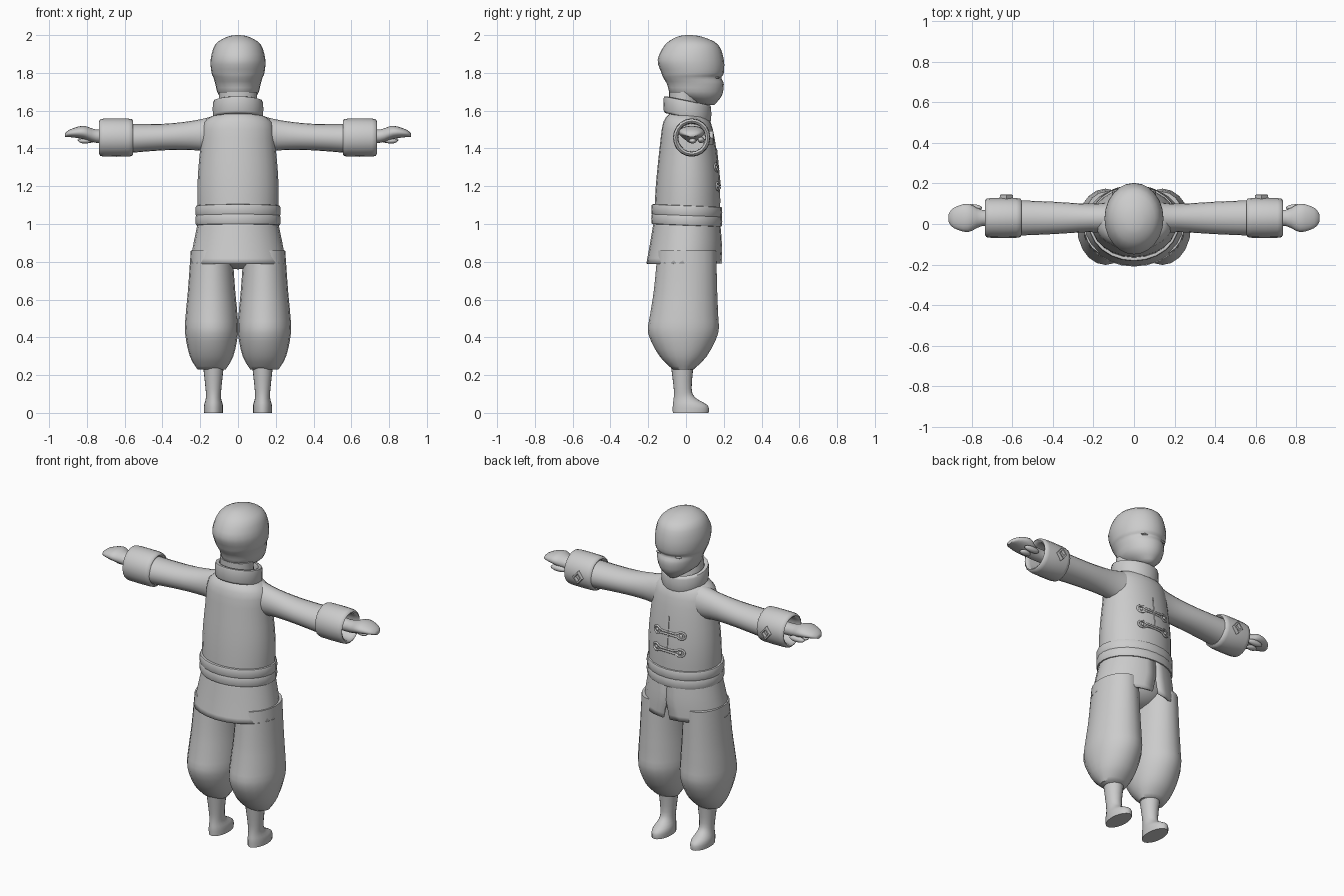
import bpy
import bmesh
from math import cos, sin, pi, sqrt, radians, copysign
from mathutils import Matrix, Vector

default_cube = bpy.data.objects.get("Cube")
if default_cube:
    bpy.data.objects.remove(default_cube, do_unlink=True)

# One plain grey for the whole figure
grey = bpy.data.materials.new("plain_grey")
grey.use_nodes = True
grey.diffuse_color = (.6, .6, .6, 1)
shader = grey.node_tree.nodes["Principled BSDF"]
shader.inputs["Base Color"].default_value = grey.diffuse_color

ARM = Vector((0, .03, 1.46))
LEG = Vector((.14, 0, 0))
ANKLE = Vector((.13, 0, 0))
CUFF_FRONT = Vector((.63, .13, 1.455))


def finish(name, bm, mirror=False):
    """Turn a bmesh into a smooth shaded object, optionally mirrored in x."""
    bmesh.ops.recalc_face_normals(bm, faces=bm.faces)
    mesh = bpy.data.meshes.new(name)
    bm.to_mesh(mesh)
    bm.free()
    mesh.materials.append(grey)
    mesh.shade_smooth()
    mesh.set_sharp_from_angle(angle=radians(50))
    obj = bpy.data.objects.new(name, mesh)
    bpy.context.collection.objects.link(obj)
    if mirror:
        obj.modifiers.new("mirror", "MIRROR")
    return obj


def refine(rings, steps=3):
    """Add rings along a smooth curve through the given ones."""
    rings = [Vector(ring) for ring in rings]
    padded = [rings[0], *rings, rings[-1]]
    result = []
    for before, start, end, after in zip(padded, padded[1:], padded[2:], padded[3:]):
        leave, arrive = (end - before) / 2, (after - start) / 2
        for step in range(steps):
            u = step / steps
            ease = u * u * (3 - 2 * u)
            result.append(start.lerp(end, ease) + leave * u * (1 - u) ** 2
                          - arrive * u * u * (1 - u))
    return result + [rings[-1]]


def loft(name, rings, axis="Z", at=Vector(), sides=20, tilt=0, slit=0,
         closed=False, mirror=False):
    """Skin oval rings of (position, half width, lowest depth, highest depth)."""
    bm = bmesh.new()
    count = sides + 1 if slit else sides
    loops = []
    for t, half, low, high in rings:
        gap = slit * max(0, .9 - t)
        loop = []
        for i in range(count):
            angle = pi / 2 + gap + i * 2 * (pi - gap) / sides
            a = half * cos(angle)
            b = (low + high) / 2 + (high - low) / 2 * sin(angle)
            spot = {"X": (t, a, b), "Y": (a, t, b), "Z": (a, b, t - tilt * b)}[axis]
            loop.append(bm.verts.new(at + Vector(spot)))
        loops.append(loop)
    pairs = list(zip(loops, loops[1:]))
    if closed:
        pairs.append((loops[-1], loops[0]))
    elif not slit:
        bm.faces.new(loops[0])
        bm.faces.new(loops[-1])
    for first, second in pairs:
        for i in range(sides):
            j = (i + 1) % count
            bm.faces.new((first[i], first[j], second[j], second[i]))
    return finish(name, bm, mirror)


def hoop(name, position, length, oval, thick, **options):
    """Closed band around an oval, with a rounded rectangular section."""
    half, low, high = oval
    rings = []
    for step in range(12):
        c, s = cos(step * pi / 6), sin(step * pi / 6)
        along = length * copysign(sqrt(abs(c)), c)
        out = thick * copysign(sqrt(abs(s)), s)
        rings.append((position + along, half + out, low - out, high + out))
    return loft(name, rings, closed=True, **options)


def ellipsoid(name, centre, size, mirror=False):
    bm = bmesh.new()
    place = Matrix.Translation(centre) @ Matrix.Diagonal((*size, 1))
    bmesh.ops.create_uvsphere(bm, u_segments=16, v_segments=10, radius=1, matrix=place)
    return finish(name, bm, mirror)


def cord(name, points, radius, cyclic=False):
    """Round cord along a path, as a mesh."""
    curve = bpy.data.curves.new(name, "CURVE")
    curve.dimensions = "3D"
    curve.bevel_depth = radius
    curve.bevel_resolution = 1
    spline = curve.splines.new("POLY")
    spline.points.add(len(points) - 1)
    for point, spot in zip(spline.points, points):
        point.co = (*spot, 1)
    spline.use_cyclic_u = cyclic
    curve.materials.append(grey)
    obj = bpy.data.objects.new(name, curve)
    bpy.context.collection.objects.link(obj)
    bpy.ops.object.select_all(action="DESELECT")
    obj.select_set(True)
    bpy.context.view_layer.objects.active = obj
    bpy.ops.object.convert(target="MESH")


# Head with chin, cheeks, eye hollow, brow and round skull
loft("head", refine([
    (1.63, .03, .08, .15), (1.68, .1, -.07, .19), (1.74, .12, -.1, .2),
    (1.775, .13, -.12, .187), (1.8, .14, -.13, .2), (1.87, .145, -.15, .2),
    (1.95, .12, -.11, .17), (1.99, .06, -.05, .09), (2, .01, 0, .03)]), sides=24)
loft("neck", [(1.5, .1, -.09, .09), (1.7, .1, -.09, .06)])
ellipsoid("eyes", (.06, .165, 1.775), (.025, .012, .006), mirror=True)

# Standing collar, tilted down at the throat
hoop("collar", 1.61, .045, (.12, -.105, .12), .014, tilt=.2)

# Jacket body, flared skirt with a slit, and folded sash
loft("jacket", refine([
    (1, .21, -.17, .18), (1.2, .215, -.16, .18), (1.4, .2, -.14, .16),
    (1.54, .18, -.12, .13), (1.59, .09, -.08, .08)]), sides=24)
skirt = loft("jacket_skirt", refine([
    (1.02, .21, -.17, .18), (.9, .235, -.19, .19), (.79, .255, -.21, .19)]),
    sides=24, slit=.8)
cloth = skirt.modifiers.new("cloth", "SOLIDIFY")
cloth.thickness = .012
for height in (1.02, 1.07):
    hoop("sash_fold", height, .028, (.213, -.172, .18), .012, sides=24, tilt=.04)

# Sleeves and turned-back cuffs with a raised diamond
loft("sleeve", refine([
    (.1, .08, -.09, .12), (.22, .07, -.07, .09), (.4, .08, -.07, .07),
    (.64, .09, -.09, .07)]), axis="X", at=ARM, mirror=True)
hoop("cuff", .645, .09, (.085, -.09, .085), .014, axis="X", at=ARM, mirror=True)
hoop("cuff_diamond", 0, .015, (.025, -.03, .03), .008, axis="Y", at=CUFF_FRONT,
     sides=4, mirror=True)

# Mitten-like hands with a tucked thumb and finger
loft("hand", refine([
    (.65, .04, -.03, .04), (.75, .04, -.03, .04), (.82, .07, -.01, .06),
    (.89, .05, 0, .04), (.915, .02, 0, .02)]), axis="X", at=ARM, mirror=True)
ellipsoid("thumb", (.8, .08, 1.445), (.05, .018, .017), mirror=True)
ellipsoid("curled_finger", (.81, .035, 1.44), (.035, .02, .014), mirror=True)

# Baggy trousers gathered below the knee
ellipsoid("trouser_seat", (0, 0, .88), (.2, .14, .12))
loft("trouser_leg", refine([
    (.23, .075, -.07, .04), (.3, .115, -.14, .11), (.42, .14, -.2, .17),
    (.52, .137, -.19, .17), (.65, .125, -.17, .165), (.86, .11, -.15, .16)]),
    at=LEG, mirror=True)

# Ankles and feet
loft("foot", refine([
    (0, .05, -.07, .12), (.04, .05, -.07, .115), (.08, .04, -.065, .05),
    (.13, .042, -.065, .03), (.25, .055, -.08, .04)]), at=ANKLE, mirror=True)


# Looped frog fastenings and seam lying on the chest
def chest(x, z):
    depth = .17 - (z - 1.2) / 10
    return Vector((x, .012 + depth * sqrt(1 - (x / .21) ** 2), z))


for height in (1.3, 1.2):
    outline = []
    for side in (1, -1):
        for step in range(-5, 6):
            turn = step * pi / 6
            outline.append(chest(side * (.08 + .024 * cos(turn)),
                                 height + side * .02 * sin(turn)))
        for end in (side, -side):
            outline.append(chest(end * .035, height + side * .007))
    cord("frog_fastening", outline, .006, cyclic=True)
    for side in (1, -1):
        ellipsoid("frog_knot", chest(side * .08, height), (.01, .007, .009))
cord("chest_seam", [chest(0, height) for height in (1.2, 1.3, 1.4)], .003)
